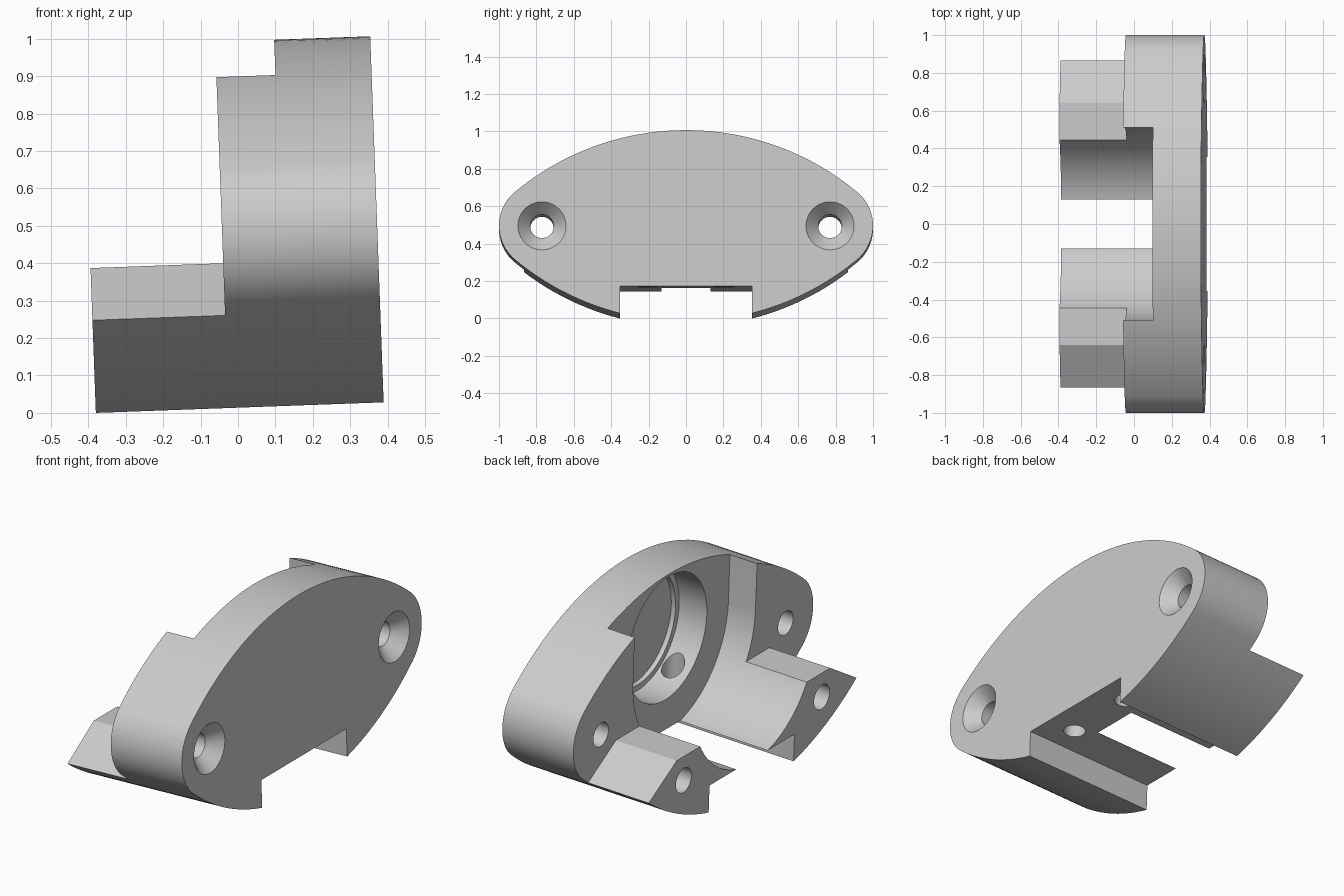
import bpy, bmesh, math
from mathutils import Matrix, Vector

cube = bpy.data.objects.get("Cube")
if cube:
    bpy.data.objects.remove(cube)

# Main dimensions (x = depth, y = width, z = height before tilting)
DEPTH, LEG_END, POCKET_FLOOR = 0.77, 0.355, 0.513
MID_Z, LENS_R, LENS_OFF, TIP_R, TIP_Y = 0.47, 1.43, 0.918, 0.235, 0.765
BORE_Z, POCKET_R = 0.64, 0.51


def arc(cy, cz, r, start, end, steps):
    """Points on an arc, angles in degrees from +y towards +z."""
    angles = [math.radians(start + (end - start) * i / steps) for i in range(steps + 1)]
    return [(cy + r * math.cos(a), cz + r * math.sin(a)) for a in angles]


def to_object(name, bm):
    bmesh.ops.recalc_face_normals(bm, faces=bm.faces)
    mesh = bpy.data.meshes.new(name)
    bm.to_mesh(mesh)
    bm.free()
    obj = bpy.data.objects.new(name, mesh)
    bpy.context.collection.objects.link(obj)
    return obj


def prism(name, outline, x0, x1):
    """Extrude a (y, z) outline along x."""
    bm = bmesh.new()
    face = bm.faces.new([bm.verts.new((x0, y, z)) for y, z in outline])
    grown = bmesh.ops.extrude_face_region(bm, geom=[face])["geom"]
    moved = [g for g in grown if isinstance(g, bmesh.types.BMVert)]
    bmesh.ops.translate(bm, verts=moved, vec=(x1 - x0, 0, 0))
    return to_object(name, bm)


def drill(name, start, end, r0, r1, sides=48):
    """Round or conical cutter between two points."""
    start, end = Vector(start), Vector(end)
    axis = end - start
    turn = axis.to_track_quat("Z", "Y").to_matrix().to_4x4()
    bm = bmesh.new()
    bmesh.ops.create_cone(bm, cap_ends=True, segments=sides, radius1=r0, radius2=r1,
                          depth=axis.length,
                          matrix=Matrix.Translation((start + end) / 2) @ turn)
    return to_object(name, bm)


def cut(target, cutter):
    cutter.hide_render = True
    mod = target.modifiers.new("cut", "BOOLEAN")
    mod.operation, mod.solver, mod.object = "DIFFERENCE", "EXACT", cutter
    bpy.context.view_layer.objects.active = target
    bpy.ops.object.modifier_apply(modifier=mod.name)
    bpy.data.objects.remove(cutter)


# Lens outline: two wide arcs joined by rounded tips
tip = math.degrees(math.atan2(LENS_OFF, TIP_Y))
outline = arc(0, MID_Z - LENS_OFF, LENS_R, tip, 180 - tip, 40)
outline += arc(-TIP_Y, MID_Z, TIP_R, 180 - tip, 180 + tip, 24)[1:]
outline += arc(0, MID_Z + LENS_OFF, LENS_R, 180 + tip, 360 - tip, 40)[1:]
outline += arc(TIP_Y, MID_Z, TIP_R, -tip, tip, 24)[1:-1]
body = prism("end_cap_body", outline, 0, DEPTH)

# Space above the two legs, with sloping outer shoulders
cut(body, prism("leg_clearance", [(-1.2, 1.3), (-1.2, 0.045), (-0.64, 0.39),
                                  (0.64, 0.39), (1.2, 0.045), (1.2, 1.3)], -0.1, LEG_END))

# U-shaped pocket, open at the top
pocket = arc(0, BORE_Z, POCKET_R, 180, 360, 48) + [(POCKET_R, 1.3), (-POCKET_R, 1.3)]
cut(body, prism("pocket", pocket, -0.2, POCKET_FLOOR))

# Rectangular notch through the bottom
cut(body, prism("notch", [(-0.354, -0.3), (0.354, -0.3), (0.354, 0.147),
                          (-0.354, 0.147)], -0.3, 1))

# Stepped blind bore in the pocket floor
for radius, end in ((0.33, 0.675), (0.30, 0.70)):
    cut(body, drill("bore", (0.4, 0, BORE_Z), (end, 0, BORE_Z), radius, radius, 72))

# Screw holes, countersinks, leg holes and drain holes on both sides
for side in (-1, 1):
    y = side * 0.77
    cut(body, drill("screw_hole", (0.2, y, MID_Z), (0.9, y, MID_Z), 0.063, 0.063))
    cut(body, drill("countersink", (0.70, y, MID_Z), (0.78, y, MID_Z), 0.062, 0.138))
    y = side * 0.576
    cut(body, drill("leg_hole", (-0.1, y, 0.26), (0.5, y, 0.26), 0.065, 0.065))
    y = side * 0.2
    cut(body, drill("drain_hole", (0.61, y, 0.05), (0.61, y, 0.5), 0.055, 0.055))

# Slight backward tilt, then place on the ground
body.data.transform(Matrix.Translation((-0.38, 0, 0)) @ Matrix.Rotation(math.radians(-2.1), 4, "Y"))
low = min(v.co.z for v in body.data.vertices)
body.data.transform(Matrix.Translation((0, 0, -low)))

# Plain grey finish
grey = bpy.data.materials.new("light_grey")
grey.use_nodes = True
colour = (0.6, 0.6, 0.6, 1)
grey.diffuse_color = colour
grey.node_tree.nodes["Principled BSDF"].inputs["Base Color"].default_value = colour
body.data.materials.clear()
body.data.materials.append(grey)
for poly in body.data.polygons:
    poly.material_index = 0

bpy.ops.object.select_all(action="DESELECT")
body.select_set(True)
bpy.context.view_layer.objects.active = body
bpy.ops.object.shade_smooth_by_angle(angle=math.radians(25))
